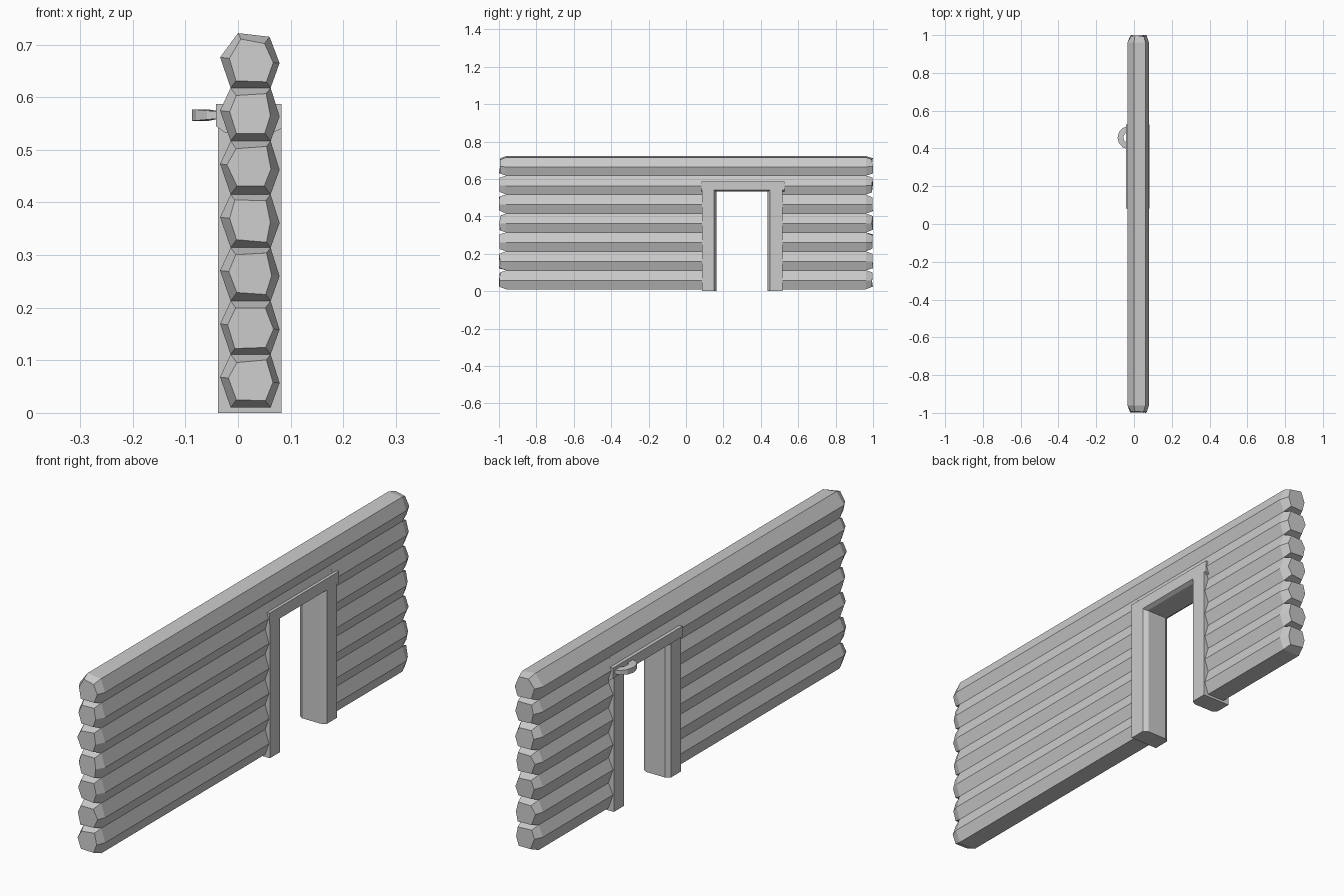
import bpy, math, random
from mathutils import Vector

if "Cube" in bpy.data.objects:
    bpy.data.objects.remove(bpy.data.objects["Cube"])

random.seed(4)
PITCH = 0.1013


def mesh(name, verts, faces):
    me = bpy.data.meshes.new(name)
    me.from_pydata(verts, [], faces)
    ob = bpy.data.objects.new(name, me)
    bpy.context.collection.objects.link(ob)
    import bmesh
    bm = bmesh.new()
    bm.from_mesh(me)
    bmesh.ops.recalc_face_normals(bm, faces=bm.faces[:])
    bm.to_mesh(me)
    bm.free()
    return ob


def loft(name, rings):
    n = len(rings[0])
    verts = [p for r in rings for p in r]
    faces = [(k * n + i, k * n + (i + 1) % n, (k + 1) * n + (i + 1) % n, (k + 1) * n + i)
             for k in range(len(rings) - 1) for i in range(n)]
    faces += [tuple(range(n)), tuple(range((len(rings) - 1) * n, len(rings) * n))]
    return mesh(name, verts, faces)


def ring(profile, y):
    return [(x, y, z) for x, z in profile]


def cap_ring(profile, y):
    # smaller, slightly uneven hewn end
    cx = sum(p[0] for p in profile) / len(profile)
    cz = sum(p[1] for p in profile) / len(profile)
    out = []
    for x, z in profile:
        s = random.uniform(0.68, 0.8)
        out.append((cx + (x - cx) * s, y - math.copysign(random.uniform(0, 0.008), y), cz + (z - cz) * s))
    return out


def log_profile(z, top=False):
    hi = [(0.0, z + 0.104), (0.06, z + 0.097)] if top else [(-0.014, z + PITCH), (0.062, z + PITCH)]
    return [(-0.014, z), (-0.034, z + 0.058)] + hi + [(0.079, z + 0.047), (0.062, z)]


# stacked logs, split at the doorway except for the top one
for i in range(7):
    p = log_profile(0.01 + i * PITCH, i == 6)
    start = [cap_ring(p, -1.0), ring(p, -0.962)]
    end = [ring(p, 0.962), cap_ring(p, 1.0)]
    if i == 6:
        loft("top_log", start + end)
    else:
        loft(f"long_log_{i + 1}", start + [ring(p, 0.10)])
        loft(f"short_log_{i + 1}", [ring(p, 0.50)] + end)

# upper part of the log running above the door
over = [(-0.034, 0.574), (-0.014, 0.618), (0.062, 0.618), (0.078, 0.563), (-0.034, 0.563)]
loft("over_door_log", [ring(over, 0.09), ring(over, 0.51)])

# door posts with chamfered inner edges
post = [(-0.038, 0), (-0.038, 0.065), (-0.02, 0.078), (0.065, 0.078), (0.083, 0.066), (0.083, 0)]
for name, y0, s in (("left_post", 0.085, 1), ("right_post", 0.515, -1)):
    loft(name, [[(x, y0 + s * y, z) for x, y in post] for z in (0.0, 0.545)])

# lintel with chamfered lower edges
lintel = [(-0.042, 0.587), (-0.042, 0.545), (-0.025, 0.533), (0.068, 0.533), (0.083, 0.541), (0.083, 0.587)]
loft("lintel", [ring(lintel, 0.082), ring(lintel, 0.526)])

# flat half-ring bracket on the back of the lintel
rings = []
for k in range(7):
    a = math.pi * k / 6
    t = 0.006 + 0.005 * math.sin(a)
    rings.append([(-0.03 - r * math.sin(a) * 0.95, 0.457 + r * math.cos(a), 0.566 + dz)
                  for r, dz in ((0.06, -t), (0.06, t), (0.028, t), (0.028, -t))])
loft("door_bracket", rings)
